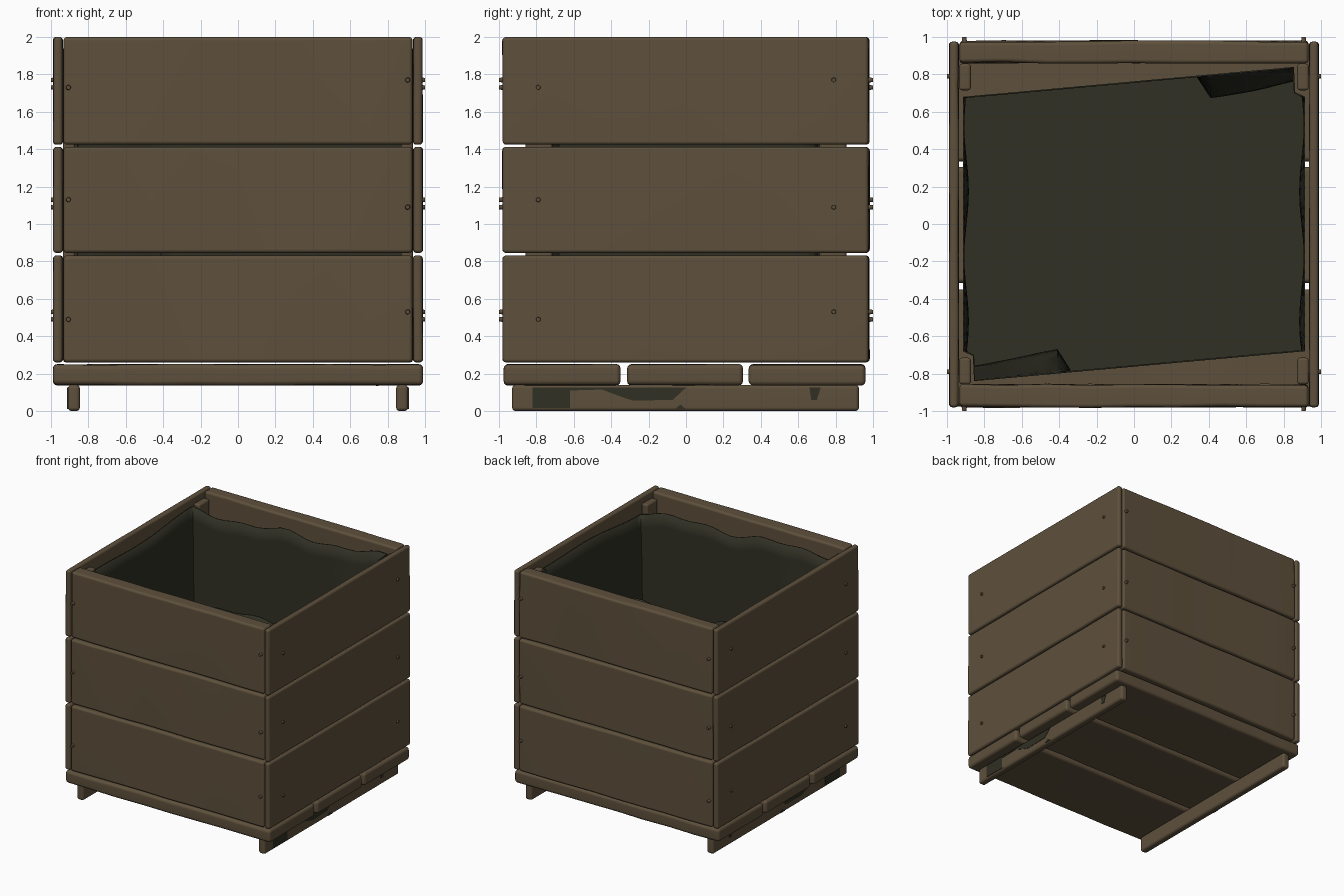
import bpy, bmesh, math, random
from mathutils import Vector, Matrix

if "Cube" in bpy.data.objects:
    bpy.data.objects.remove(bpy.data.objects["Cube"])

random.seed(4)


def material(name, rgb):
    m = bpy.data.materials.new(name)
    m.diffuse_color = (*rgb, 1)
    m.use_nodes = True
    m.node_tree.nodes["Principled BSDF"].inputs["Base Color"].default_value = m.diffuse_color
    return m


wood = material("brown wood", (0.112, 0.080, 0.045))
cloth = material("dark liner", (0.029, 0.029, 0.018))


def finish(bm, name, mat, angle=40):
    bmesh.ops.recalc_face_normals(bm, faces=bm.faces)
    me = bpy.data.meshes.new(name)
    for f in bm.faces:
        f.smooth = True
    bm.to_mesh(me)
    bm.free()
    me.set_sharp_from_angle(angle=math.radians(angle))
    me.materials.append(mat)
    ob = bpy.data.objects.new(name, me)
    bpy.context.collection.objects.link(ob)
    return ob


def board(name, lo, hi, bevel=0.02, wear=0.01):
    """Slightly worn board between two corners with rounded edges."""
    lo, hi = Vector(lo), Vector(hi)
    size, mid = hi - lo, (lo + hi) / 2
    bm = bmesh.new()
    bmesh.ops.create_cube(bm, size=1)
    for v in bm.verts:
        v.co = Vector(v.co[i] * size[i] for i in range(3))
    axis = max((0, 1), key=lambda i: size[i])
    thin = min(range(3), key=lambda i: size[i])
    if wear:
        along = [e for e in bm.edges
                 if abs(e.verts[0].co[axis] - e.verts[1].co[axis]) > size[axis] / 2]
        bmesh.ops.subdivide_edges(bm, edges=along, cuts=7, use_grid_fill=True)
        for v in bm.verts:
            s = 1 if v.co[thin] > 0 else -1
            v.co[thin] -= s * random.random() * wear
    sharp = [e for e in bm.edges if e.calc_face_angle(0) > 0.7]
    bmesh.ops.bevel(bm, geom=sharp, offset=bevel, segments=3, profile=0.5,
                    affect='EDGES', clamp_overlap=True)
    bmesh.ops.translate(bm, verts=bm.verts, vec=mid)
    ob = finish(bm, name, wood)
    ob.modifiers.new("even shading", 'WEIGHTED_NORMAL').keep_sharp = True
    return ob


def nail(name, pos, direction):
    bm = bmesh.new()
    bmesh.ops.create_cone(bm, cap_ends=True, segments=12, radius1=0.015, radius2=0.011,
                          depth=0.034)
    rot = Vector((0, 0, 1)).rotation_difference(Vector(direction)).to_matrix().to_4x4()
    bmesh.ops.transform(bm, matrix=Matrix.Translation(pos) @ rot, verts=bm.verts)
    finish(bm, name, wood)


# Wall planks in three rows, with nails
rows = [(0.26, 0.832, 0.49, 0.53), (0.845, 1.412, 1.13, 1.09), (1.424, 2.0, 1.73, 1.77)]
for i, (z0, z1, na, nb) in enumerate(rows):
    board(f"front_plank_{i}", (-0.933, -0.983, z0), (0.933, -0.853, z1))
    board(f"back_plank_{i}", (-0.933, 0.857, z0), (0.933, 0.983, z1))
    for s, side in ((-1, "left"), (1, "right")):
        x0, x1 = sorted((s * 0.935, s * 0.99))
        board(f"{side}_plank_{i}", (x0, -0.98, z0), (x1, 0.975, z1), 0.018, 0.005)
        for t in (-1, 1):
            z = na if t < 0 else nb
            nail(f"{side}_nail_{i}", (s * 0.983, t * 0.79, z), (s, 0, 0))
            nail(f"{'front' if s < 0 else 'back'}_nail_{i}", (t * 0.907, s * 0.983, z), (0, s, 0))

# Corner posts
for sx in (-1, 1):
    for sy in (-1, 1):
        x0, x1 = sorted((sx * 0.872, sx * 0.935))
        y0, y1 = sorted((sy * 0.715, sy * 0.857))
        board("corner_post", (x0, y0, 0.26), (x1, y1, 1.95), 0.015, 0)

# Base slats
for i, (y0, y1) in enumerate([(-0.975, -0.35), (-0.315, 0.305), (0.335, 0.96)]):
    board(f"base_slat_{i}", (-0.99, y0, 0.135), (0.99, y1, 0.252), 0.025, 0.006)

# Runner feet with dark stain plates on the outer faces
stains = [[(-.82, .015), (-.62, .015), (-.62, .11), (-.45, .115), (-.33, .07), (-.28, .055),
           (-.07, .06), (0, .125), (-.82, .125)],
          [(.66, .125), (.67, .06), (.70, .06), (.72, .125)],
          [(-.06, .01), (-.03, .035), (0, .01)]]
for s, side in ((-1, "left"), (1, "right")):
    x0, x1 = sorted((s * 0.845, s * 0.91))
    board(f"{side}_foot", (x0, -0.93, 0), (x1, 0.925, 0.14), 0.02, 0)
    for outline in stains:
        bm = bmesh.new()
        face = bm.faces.new([bm.verts.new((s * 0.908, y, z)) for y, z in outline])
        r = bmesh.ops.extrude_face_region(bm, geom=[face])
        for v in r["geom"]:
            if isinstance(v, bmesh.types.BMVert):
                v.co.x += s * 0.005
        finish(bm, f"{side}_foot_stain", cloth, 20)

# Cloth liner: open bag stepping around the posts, sagging inward at front and back
quarter = [(0.915, -0.68), (0.915, 0.68), (0.862, 0.705), (0.855, 0.84)]
outline = quarter + [(-x, -y) for x, y in quarter]
path = []
for a, b in zip(outline, outline[1:] + outline[:1]):
    a, b = Vector(a), Vector(b)
    n = 24 if (b - a).length > 1 else 2
    path += [a.lerp(b, k / n) for k in range(n)]
bm = bmesh.new()
rings = []
depths = 14
for j in range(depths + 1):
    t = j / depths
    ring = []
    for p in path:
        x, y = p
        rim = 1.91 + 0.022 * math.sin(7 * x + 3 * y) + 0.015 * math.sin(15 * x - 5 * y)
        z = rim + (0.265 - rim) * t
        ease = t * t * (3 - 2 * t)
        if abs(y) > 0.8:
            sag = (0.06 + 0.08 * math.cos(x * 1.7)) * ease
            sag += 0.012 * (1 + math.sin(11 * x + y)) * math.sin(math.pi * t)
            y -= math.copysign(sag, y)
        elif abs(x) > 0.9:
            x -= math.copysign(0.012 * (1 + math.sin(9 * y)) * math.sin(math.pi * t), x)
        ring.append(bm.verts.new((x, y, z)))
    rings.append(ring)
for a, b in zip(rings, rings[1:]):
    for k in range(len(path)):
        m = (k + 1) % len(path)
        bm.faces.new((a[k], a[m], b[m], b[k]))
bm.faces.new(rings[-1])
liner = finish(bm, "liner", cloth, 60)
thick = liner.modifiers.new("thickness", 'SOLIDIFY')
thick.thickness = 0.008
